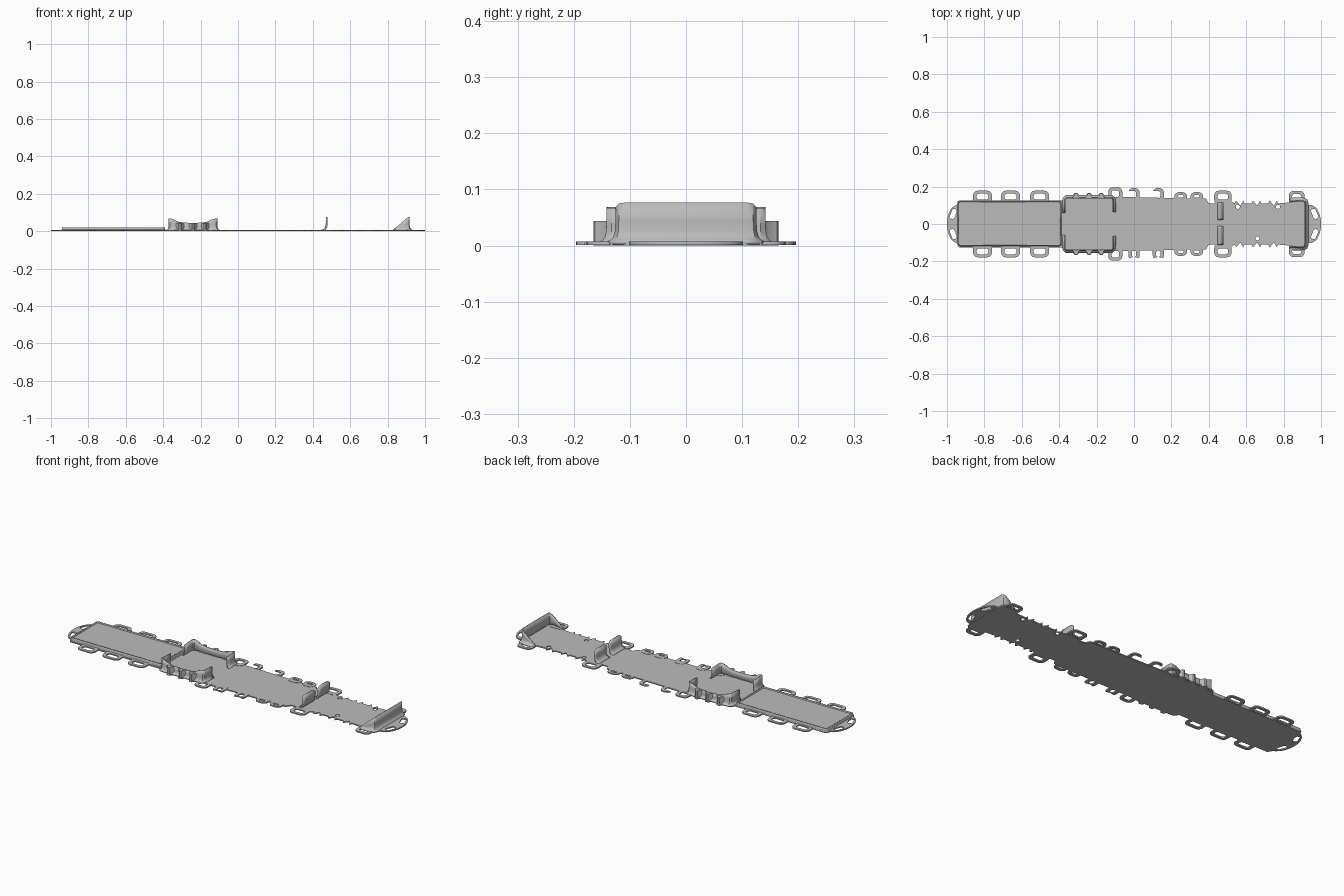
import bpy, bmesh, math
from mathutils import Vector

if "Cube" in bpy.data.objects:
    bpy.data.objects.remove(bpy.data.objects["Cube"])

grey = bpy.data.materials.new("mid grey")
grey.use_nodes = True
grey.diffuse_color = (0.5, 0.5, 0.5, 1)
grey.node_tree.nodes["Principled BSDF"].inputs["Base Color"].default_value = (0.5, 0.5, 0.5, 1)


def finish(obj, bm):
    bm.to_mesh(obj.data)
    bm.free()
    obj.data.materials.append(grey)
    bpy.ops.object.select_all(action='DESELECT')
    bpy.context.view_layer.objects.active = obj
    obj.select_set(True)
    bpy.ops.object.shade_smooth_by_angle(angle=math.radians(35))
    return obj


def new_object(name):
    obj = bpy.data.objects.new(name, bpy.data.meshes.new(name))
    bpy.context.collection.objects.link(obj)
    return obj


def sheet(name, outlines, z0, z1):
    """Flat plate: first outline is the edge, the others are holes."""
    bm = bmesh.new()
    for pts in outlines:
        vs = [bm.verts.new((x, y, z0)) for x, y in pts]
        for a, b in zip(vs, vs[1:] + vs[:1]):
            bm.edges.new((a, b))
    bmesh.ops.triangle_fill(bm, edges=bm.edges[:], use_beauty=True)
    faces = bm.faces[:]
    top = bmesh.ops.extrude_face_region(bm, geom=faces)["geom"]
    for v in top:
        if isinstance(v, bmesh.types.BMVert):
            v.co.z = z1
    bmesh.ops.recalc_face_normals(bm, faces=bm.faces[:])
    return finish(new_object(name), bm)


def rounded(cx, cy, w, h, r, tilt=0.0):
    """Rounded rectangle outline."""
    pts = []
    for i, (sx, sy) in enumerate([(1, 1), (-1, 1), (-1, -1), (1, -1)]):
        for k in range(6):
            a = math.pi / 2 * (i + k / 5)
            x = sx * (w / 2 - r) + r * math.cos(a)
            y = sy * (h / 2 - r) + r * math.sin(a)
            pts.append((cx + x * math.cos(tilt) - y * math.sin(tilt),
                        cy + x * math.sin(tilt) + y * math.cos(tilt)))
    return pts


def wall(name, path, flare=0.02, thick=0.006, closed=False, z0=0.004):
    """Thin upright wall along (x, y, height), curving outwards at its foot."""
    levels = [(0, 1), (0.06, 0.55), (0.15, 0.25), (0.32, 0.06), (0.55, 0), (1, 0)]
    n = len(path)
    pts = [Vector(p[:2]) for p in path]
    bm = bmesh.new()
    columns = []
    for i, (x, y, h) in enumerate(path):
        before = pts[i - 1] if i or closed else pts[0]
        after = pts[(i + 1) % n] if i < n - 1 or closed else pts[-1]
        d = (after - before).normalized()
        out = Vector((-d.y, d.x)) * flare
        columns.append([bm.verts.new((x + out.x * f, y + out.y * f, z0 + (h - z0) * t))
                        for t, f in levels])
    for i in range(n if closed else n - 1):
        a, b = columns[i], columns[(i + 1) % n]
        for k in range(len(levels) - 1):
            bm.faces.new((a[k], b[k], b[k + 1], a[k + 1]))
    obj = finish(new_object(name), bm)
    mod = obj.modifiers.new("thickness", 'SOLIDIFY')
    mod.thickness = thick
    mod.offset = 0
    return obj


def side_name(s):
    return "left" if s < 0 else "right"


# Long base sheet with stepped, notched edges
edge = [(-0.95, 0.1), (-0.935, 0.125), (-0.385, 0.125), (-0.375, 0.145)]
for x in (-0.31, -0.24, -0.175):
    edge += [(x - 0.022, 0.145), (x - 0.008, 0.165), (x + 0.008, 0.165), (x + 0.022, 0.145)]
edge += [(-0.1, 0.145), (0.385, 0.135), (0.4, 0.11), (0.43, 0.11), (0.44, 0.12), (0.52, 0.12)]
for x in (0.56, 0.65, 0.74):
    edge += [(x - 0.022, 0.11), (x - 0.014, 0.125), (x + 0.008, 0.098), (x + 0.024, 0.125),
             (x + 0.03, 0.11)]
edge += [(0.83, 0.115), (0.85, 0.135), (0.92, 0.135), (0.935, 0.1)]
outline = edge + [(x, -y) for x, y in reversed(edge)]
holes = [rounded(x, y, 0.022, 0.022, 0.0109)
         for x, y in ((0.555, 0.092), (0.77, 0.092), (0.66, -0.077))]
sheet("base_sheet", [outline] + holes, 0, 0.006)

# Grab loops along both edges: centre, width, outer reach
loops = [(-0.81, 0.1, 0.178), (-0.66, 0.1, 0.178), (-0.505, 0.1, 0.178),
         (-0.1, 0.075, 0.196), (0, 0.06, 0.192), (0.13, 0.06, 0.192),
         (0.25, 0.068, 0.17), (0.335, 0.068, 0.17), (0.475, 0.092, 0.178), (0.87, 0.085, 0.176)]
for s in (1, -1):
    for i, (x, w, reach) in enumerate(loops):
        inner = 0.105 if i < 3 or i > 7 else 0.115
        mid = s * (inner + reach) / 2
        hole_h = reach - inner - 0.042
        sheet("grab_loop_%s_%d" % (side_name(s), i + 1),
              [rounded(x, mid, w, reach - inner, 0.024),
               rounded(x, mid + s * 0.005, w - 0.036, hole_h, min(0.012, hole_h * 0.4))],
              0.001, 0.0075)

# Rounded handles at both ends
for s in (-1, 1):
    half = [(0.92, 0.1), (0.945, 0.102), (0.962, 0.096), (0.976, 0.083),
            (0.99, 0.058), (0.998, 0.03), (1.0, 0.01)]
    shape = [(s * x, y) for x, y in half] + [(s * x, -y) for x, y in reversed(half)]
    slots = [rounded(s * 0.966, t * 0.054, 0.026, 0.055, 0.009, s * t * 0.38) for t in (1, -1)]
    sheet("end_handle_%s" % side_name(s), [shape] + slots, 0.001, 0.0075)

# Shallow tray with a raised rim
sheet("tray_floor", [rounded(-0.666, 0.003, 0.545, 0.232, 0.008)], 0.005, 0.015)
rim = [(x, y, 0.021) for x, y in rounded(-0.666, 0.003, 0.545, 0.23, 0.008)]
wall("tray_rim", rim[::-1], 0.006, 0.006, True)

# Side walls of the bay: returns at both ends, dipped in the middle
bay = [(-0.368, 0.06, 0.064), (-0.368, 0.1, 0.067), (-0.368, 0.132, 0.069), (-0.362, 0.139, 0.069),
       (-0.345, 0.139, 0.063), (-0.32, 0.139, 0.051), (-0.29, 0.139, 0.046), (-0.24, 0.139, 0.044),
       (-0.19, 0.139, 0.046), (-0.165, 0.139, 0.051), (-0.14, 0.139, 0.063),
       (-0.118, 0.139, 0.067), (-0.113, 0.132, 0.067), (-0.113, 0.1, 0.066), (-0.113, 0.065, 0.064)]
for s in (1, -1):
    path = [(x, s * y, h) for x, y, h in bay]
    wall("bay_wall_" + side_name(s), path, s * 0.014)
    # Buttresses on the outside of the wall
    for i, x in enumerate((-0.31, -0.24, -0.175)):
        bump = [(x - 0.024, 0.14), (x - 0.014, 0.147), (x - 0.007, 0.162), (x, 0.165),
                (x + 0.007, 0.162), (x + 0.014, 0.147), (x + 0.024, 0.14)]
        sheet("buttress_%s_%d" % (side_name(s), i + 1), [[(a, s * b) for a, b in bump]],
              0.004, 0.044)

# Pair of upright dividers
for name, y0, y1 in (("left", 0.022, 0.115), ("right", -0.112, -0.012)):
    r = 0.012
    path = [(0.474, y0, 0.066), (0.474, y0 + r, 0.076), (0.474, y1 - r, 0.076), (0.474, y1, 0.066)]
    wall("divider_" + name, path, 0.026, 0.009)

# Foot end: upright panel wrapped by tapering side gussets
half = [(0.83, 0.121, 0.009), (0.85, 0.122, 0.024), (0.88, 0.123, 0.05),
        (0.902, 0.123, 0.068), (0.912, 0.118, 0.075), (0.914, 0.108, 0.077)]
foot = half + [(x, -y, h) for x, y, h in reversed(half)]
wall("foot_panel", foot, 0.018)
